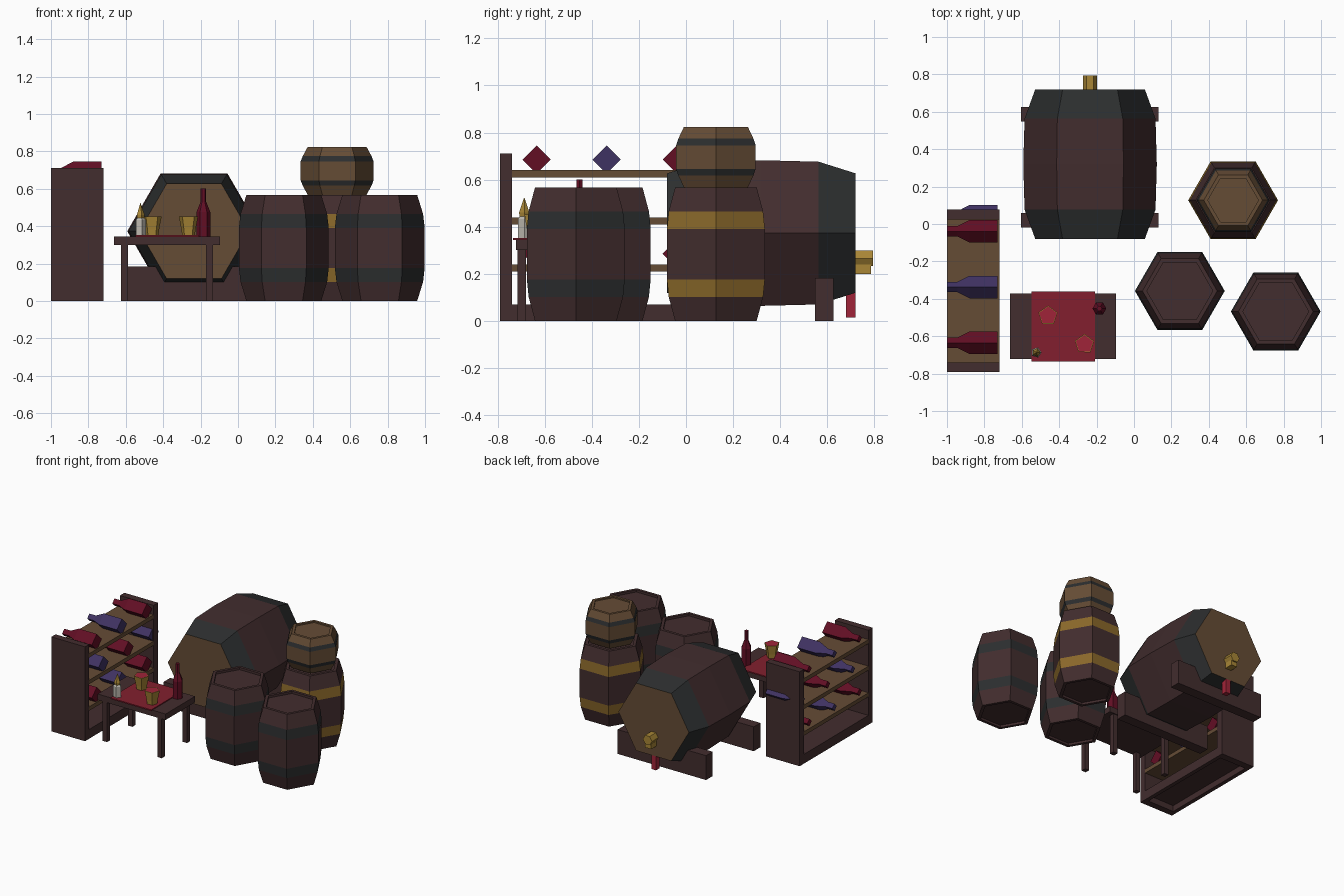
import bpy, bmesh
from math import sin, cos, tau
from mathutils import Vector

cube = bpy.data.objects.get("Cube")
if cube:
    bpy.data.objects.remove(cube, do_unlink=True)


def material(name, *rgb):
    # 8-bit display colour converted to linear
    lin = [(c / 255 / 12.92) if c < 11 else ((c / 255 + 0.055) / 1.055) ** 2.4 for c in rgb]
    m = bpy.data.materials.new(name)
    m.use_nodes = True
    m.diffuse_color = (*lin, 1)
    bsdf = next(n for n in m.node_tree.nodes if n.type == 'BSDF_PRINCIPLED')
    bsdf.inputs["Base Color"].default_value = (*lin, 1)
    return m


BROWN = material("dark_brown_wood", 66, 45, 46)
WOOD = material("light_wood", 101, 76, 53)
IRON = material("dark_iron", 44, 46, 47)
BAND = material("brass_band", 138, 104, 42)
GOLD = material("gold", 168, 134, 54)
WINE = material("wine_red_glass", 98, 14, 36)
PURPLE = material("purple_glass", 63, 50, 98)
CLOTH = material("red_cloth", 130, 31, 46)
LIQUID = material("red_liquid", 160, 36, 56)
WAX = material("candle_wax", 190, 186, 176)


def finish(name, bm, mats):
    bmesh.ops.recalc_face_normals(bm, faces=bm.faces)
    me = bpy.data.meshes.new(name)
    bm.to_mesh(me)
    bm.free()
    for m in mats:
        me.materials.append(m)
    ob = bpy.data.objects.new(name, me)
    bpy.context.scene.collection.objects.link(ob)
    return ob


def box(name, x, y, z, mat):
    """Box from (low, high) ranges on each axis."""
    bm = bmesh.new()
    bmesh.ops.create_cube(bm, size=1)
    for v in bm.verts:
        v.co = Vector([r[0] + (c + 0.5) * (r[1] - r[0]) for c, r in zip(v.co, (x, y, z))])
    return finish(name, bm, [mat])


def lathe(name, at, profile, mats, sides=6, axis='Z', parts=None, phase=0.0):
    """Sweep (distance, radius) pairs round an axis; parts gives a material per segment."""
    bm = bmesh.new()
    rings = []
    for t, r in profile:
        ring = []
        for i in range(sides):
            a = tau * i / sides + phase
            u, v = r * cos(a), r * sin(a)
            p = {'Z': (u, v, t), 'Y': (u, t, v), 'X': (t, u, v)}[axis]
            ring.append(bm.verts.new(Vector(at) + Vector(p)))
        rings.append(ring)
    for k in range(len(rings) - 1):
        for i in range(sides):
            j = (i + 1) % sides
            f = bm.faces.new((rings[k][i], rings[k][j], rings[k + 1][j], rings[k + 1][i]))
            f.material_index = parts[k + 1] if parts else 0
    for ring, k in ((rings[0], 0), (rings[-1], -1)):
        bm.faces.new(ring).material_index = parts[k] if parts else 0
    return finish(name, bm, mats)


def barrel(name, x, y, z, height, r_end, r_mid, body, band):
    """Standing barrel with two bands and recessed lids."""
    r_lid, dip = r_end * 0.88, height * 0.03
    half = [(dip, r_lid), (0, r_lid), (0, r_end),
            (height * 0.18, r_mid * 0.965), (height * 0.31, r_mid)]
    profile = half + [(height - t, r) for t, r in reversed(half)]
    # cap, recess, rim, stave, band, middle, then the same mirrored
    side = [0, 0, 0, 0, 1]
    lathe(name, (x, y, z), profile, [body, band], parts=side + [0] + side[::-1])


# Standing barrels
barrel("front_barrel", 0.245, -0.358, 0, 0.567, 0.20, 0.24, BROWN, IRON)
barrel("corner_barrel", 0.758, -0.468, 0, 0.567, 0.20, 0.24, BROWN, IRON)
barrel("back_barrel", 0.53, 0.127, 0, 0.567, 0.20, 0.24, BROWN, BAND)

# Small barrel stacked on the back one, with narrow bands
half = [(0.01, 0.135), (0, 0.135), (0, 0.157), (0.05, 0.184), (0.078, 0.195)]
lathe("small_barrel", (0.53, 0.127, 0.567),
      half + [(0.257 - t, r) for t, r in reversed(half)], [WOOD, IRON],
      parts=[0, 0, 0, 0, 1, 0, 1, 0, 0, 0, 0])

# Large barrel lying on its side
lathe("large_barrel", (-0.235, 0.32, 0.373),
      [(-0.4, 0.293), (-0.243, 0.35), (0, 0.357), (0.243, 0.35), (0.4, 0.293)],
      [BROWN, IRON, WOOD], axis='Y', parts=[2, 1, 0, 0, 1, 2])
for label, y in (("front", 0.02), ("back", 0.587)):
    box("cradle_beam_" + label, (-0.605, 0.13), (y - 0.039, y + 0.039), (0, 0.183), BROWN)

# Tap and the pour below it
lathe("tap_body", (-0.235, 0.715, 0.265), [(0, 0.038), (0.08, 0.038)], [GOLD], axis='Y')
box("tap_nozzle", (-0.26, -0.21), (0.715, 0.785), (0.2, 0.24), GOLD)
box("tap_pour", (-0.255, -0.215), (0.68, 0.72), (0.015, 0.12), LIQUID)

# Bottle rack
RACK_X = (-1.0, -0.72)
for label, y in (("front", (-0.79, -0.74)), ("back", (0.025, 0.078))):
    box("rack_side_" + label, RACK_X, y, (0, 0.71), BROWN)
for label, x in (("inner", (-0.75, -0.72)), ("outer", (-1.0, -0.97))):
    box("rack_base_board_" + label, x, (-0.74, 0.025), (0, 0.07), BROWN)
box("rack_floor", (-0.97, -0.75), (-0.74, 0.025), (0.045, 0.07), BROWN)
for row in range(3):
    z = 0.21 + 0.2 * row
    box(f"rack_shelf_{row}", RACK_X, (-0.74, 0.025), (z, z + 0.03), WOOD)
    shift = 0.08 if row == 1 else 0
    for col in range(3):
        glass = WINE if (row + col) % 2 == 0 else PURPLE
        lathe(f"rack_bottle_{row}_{col}", (0, -0.635 + 0.298 * col + shift, z + 0.075),
              [(-0.73, 0.06), (-0.88, 0.06), (-0.945, 0.027), (-1.0, 0.027)],
              [glass], sides=4, axis='X')

# Table with a cloth
box("table_top", (-0.662, -0.097), (-0.722, -0.372), (0.3, 0.345), BROWN)
for i, x in enumerate((-0.625, -0.17)):
    for j, y in enumerate((-0.715, -0.415)):
        box(f"table_leg_{i}_{j}", (x, x + 0.036), (y, y + 0.036), (0, 0.3), BROWN)
box("table_cloth", (-0.548, -0.208), (-0.735, -0.36), (0.343, 0.352), CLOTH)

# Things on the table
lathe("table_bottle", (-0.185, -0.452, 0.345),
      [(0, 0.037), (0.13, 0.037), (0.185, 0.015), (0.255, 0.015)], [WINE])
for label, x, y, turn in (("left", -0.46, -0.49, 0.3), ("right", -0.265, -0.642, 0.3)):
    lathe("goblet_" + label, (x, y, 0.352),
          [(0, 0.036), (0.03, 0.04), (0.1, 0.054), (0.1, 0.049)], [GOLD, LIQUID],
          sides=5, parts=[0, 0, 0, 0, 1], phase=turn)
lathe("candle", (-0.522, -0.687, 0.352), [(0, 0.029), (0.08, 0.029), (0.095, 0.018)], [WAX], sides=5)
lathe("candle_flame", (-0.522, -0.687, 0.43), [(0, 0.02), (0.03, 0.023), (0.093, 0.001)],
      [GOLD], sides=5)
